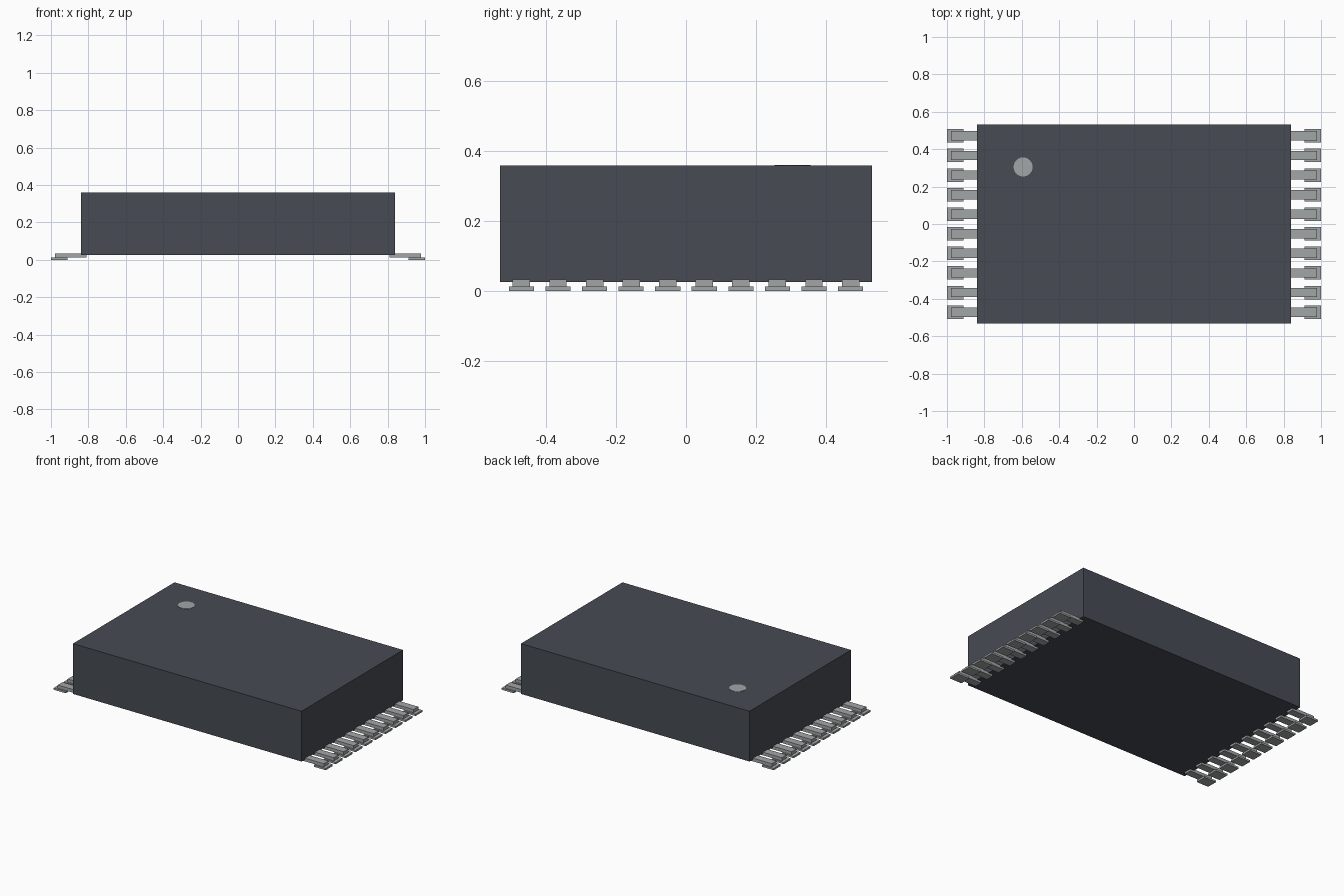
import bpy
import bmesh
from mathutils import Matrix

default = bpy.data.objects.get("Cube")
if default:
    bpy.data.objects.remove(default, do_unlink=True)


def make_material(name, rgb):
    mat = bpy.data.materials.new(name)
    mat.use_nodes = True
    color = (*rgb, 1.0)
    mat.diffuse_color = color
    mat.node_tree.nodes["Principled BSDF"].inputs["Base Color"].default_value = color
    return mat


def add_box(bm, low, high):
    size = [b - a for a, b in zip(low, high)]
    middle = [(a + b) / 2 for a, b in zip(low, high)]
    bmesh.ops.create_cube(bm, size=1, matrix=Matrix.Translation(middle) @ Matrix.Diagonal((*size, 1)))


def finish(bm, name, mat):
    mesh = bpy.data.meshes.new(name)
    bm.to_mesh(mesh)
    bm.free()
    mesh.materials.append(mat)
    obj = bpy.data.objects.new(name, mesh)
    bpy.context.collection.objects.link(obj)
    return obj


charcoal = make_material("charcoal plastic", (0.063, 0.070, 0.087))
silver = make_material("silver metal", (0.36, 0.38, 0.385))

BODY_X, BODY_Y, BODY_BOTTOM, BODY_TOP = 0.84, 0.533, 0.025, 0.359
PINS, PITCH = 10, 0.1047

# Package body
bm = bmesh.new()
add_box(bm, (-BODY_X, -BODY_Y, BODY_BOTTOM), (BODY_X, BODY_Y, BODY_TOP))
finish(bm, "package_body", charcoal)

# Pin one marker, a thin disc on the top
bm = bmesh.new()
bmesh.ops.create_cone(bm, cap_ends=True, segments=24, radius1=0.051, radius2=0.051, depth=0.004,
                      matrix=Matrix.Translation((-0.593, 0.305, BODY_TOP)))
finish(bm, "pin_one_marker", silver)

# Rows of leads resting on wider solder pads
for side, sign in (("left", 1), ("right", -1)):
    leads, pads = bmesh.new(), bmesh.new()
    for i in range(PINS):
        y = (i - (PINS - 1) / 2) * PITCH
        for bm, inner, outer, half, bottom, top in (
                (leads, 0.81, 0.978, 0.025, 0.012, 0.033),
                (pads, 0.912, 1.0, 0.036, 0.0, 0.012)):
            xs = sorted((sign * inner, sign * outer))
            add_box(bm, (xs[0], y - half, bottom), (xs[1], y + half, top))
    finish(leads, side + "_leads", silver)
    finish(pads, side + "_solder_pads", silver)
